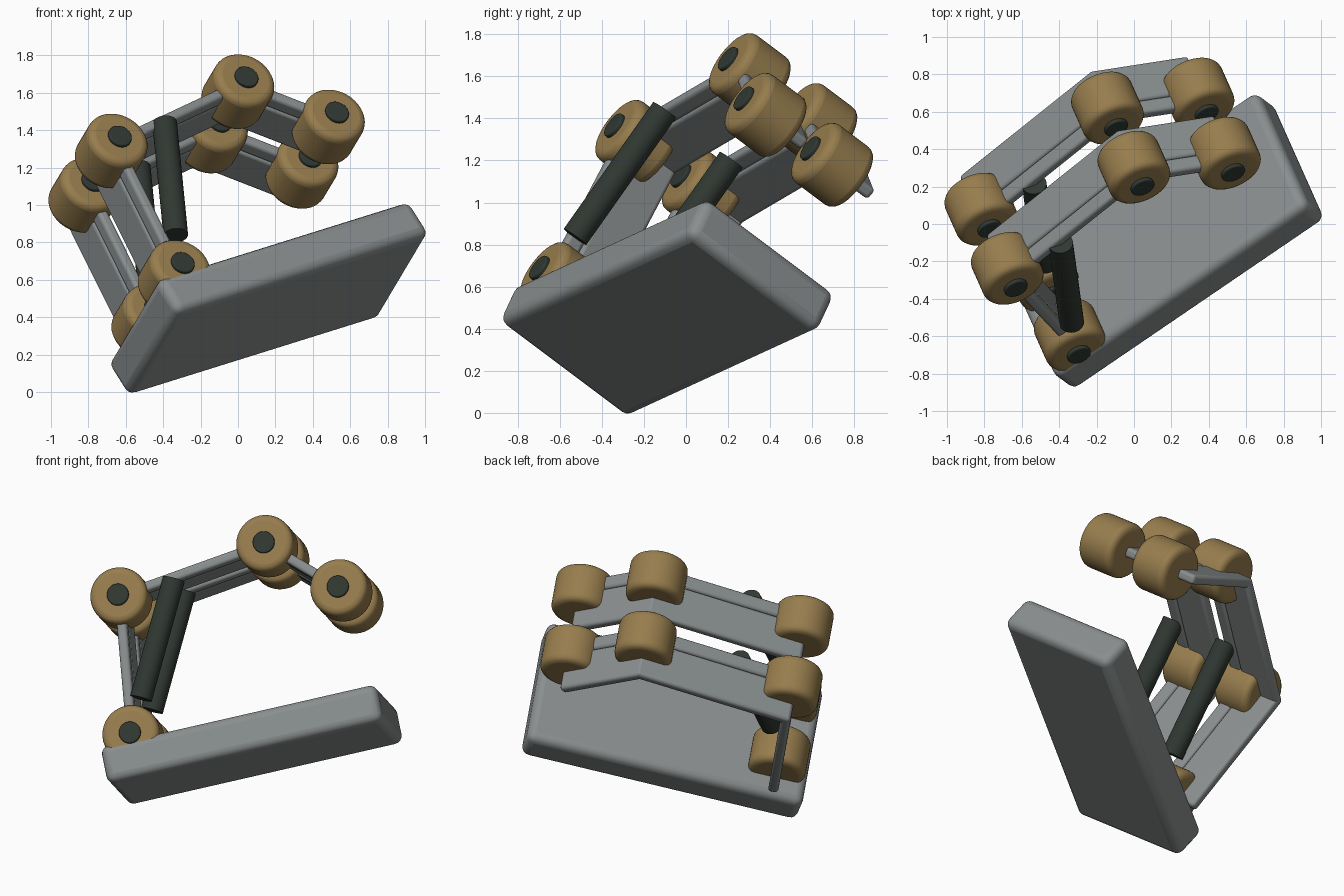
import bpy
from math import radians
from mathutils import Matrix, Vector

cube = bpy.data.objects.get("Cube")
if cube:
    bpy.data.objects.remove(cube, do_unlink=True)


def material(name, rgb):
    m = bpy.data.materials.new(name)
    m.use_nodes = True
    m.diffuse_color = (*rgb, 1)
    m.node_tree.nodes["Principled BSDF"].inputs["Base Color"].default_value = (*rgb, 1)
    return m


grey = material("steel_grey", (0.25, 0.27, 0.27))
tan = material("brass_tan", (0.31, 0.205, 0.075))
dark = material("dark_green_black", (0.03, 0.04, 0.032))

# Tilted frame of the whole model: length, width and up axes of the base
LONG = Vector((0.80, 0.545, 0.25)).normalized()
WIDE = Vector((0.333, -0.756, 0.564))
WIDE = (WIDE - LONG * WIDE.dot(LONG)).normalized()
UP = WIDE.cross(LONG)
CENTRE = Vector((0.163, -0.09, 0.5))
FRAME = Matrix((LONG, -WIDE, UP)).transposed().to_4x4()
FRAME.translation = CENTRE


def finish(obj, name, mat, matrix, size, bevel):
    obj.name = name
    obj.data.materials.append(mat)
    obj.data.transform(Matrix.Diagonal((*size, 1)))
    obj.matrix_world = FRAME @ matrix
    if bevel:
        b = obj.modifiers.new("rounding", "BEVEL")
        b.width = bevel
        b.segments = 4
        b.limit_method = "ANGLE"
        b.angle_limit = radians(40)
    bpy.ops.object.shade_smooth_by_angle(angle=radians(35))


def point(p, w):
    # w is measured along the WIDE axis
    return Vector((p[0], -w, p[1]))


def cylinder(name, mat, a, b, radius, bevel=0):
    bpy.ops.mesh.primitive_cylinder_add(vertices=48, radius=1, depth=1)
    rot = (b - a).to_track_quat("Z", "Y").to_matrix().to_4x4()
    finish(bpy.context.object, name, mat, Matrix.Translation((a + b) / 2) @ rot,
           (radius, radius, (b - a).length), bevel)


def bar(name, p, q, w0, w1, thick, bevel):
    # Flat bar from joint p to joint q, spanning w0 to w1 across
    a, b = point(p, (w0 + w1) / 2), point(q, (w0 + w1) / 2)
    bpy.ops.mesh.primitive_cube_add(size=1)
    d = (b - a).normalized()
    side = Vector((0, 1, 0))
    rot = Matrix((d, side, d.cross(side))).transposed().to_4x4()
    finish(bpy.context.object, name, grey, Matrix.Translation((a + b) / 2) @ rot,
           ((b - a).length + 0.05, w1 - w0, thick), bevel)


# Base slab
bpy.ops.mesh.primitive_cube_add(size=1)
finish(bpy.context.object, "base_slab", grey, Matrix(), (1.69, 0.82, 0.23), 0.05)

# Two identical jointed arms side by side
joints = [(-0.65, 0.153), (-0.556, 0.983), (0.36, 1.095), (0.741, 0.734)]
sections = ["lower", "middle", "upper"]
for arm, w in (("front", 0.273), ("rear", -0.147)):
    # Joint drums with axle caps
    for i, p in enumerate(joints):
        cylinder(f"{arm}_joint_drum_{i}", tan, point(p, w - 0.13), point(p, w + 0.13), 0.172, 0.04)
        cylinder(f"{arm}_axle_cap_{i}", dark, point(p, w), point(p, w + 0.15), 0.065, 0.008)
    # Links: a wide plate and a narrow rail beside it
    for s, p, q in zip(sections, joints, joints[1:]):
        bar(f"{arm}_{s}_plate", p, q, w - 0.245, w + 0.0, 0.06, 0.02)
        bar(f"{arm}_{s}_rail", p, q, w + 0.0, w + 0.09, 0.06, 0.02)
    # Slanted piston
    cylinder(f"{arm}_piston", dark, point((-0.551, 0.35), w + 0.08),
             point((-0.216, 1.01), w + 0.08), 0.066)
